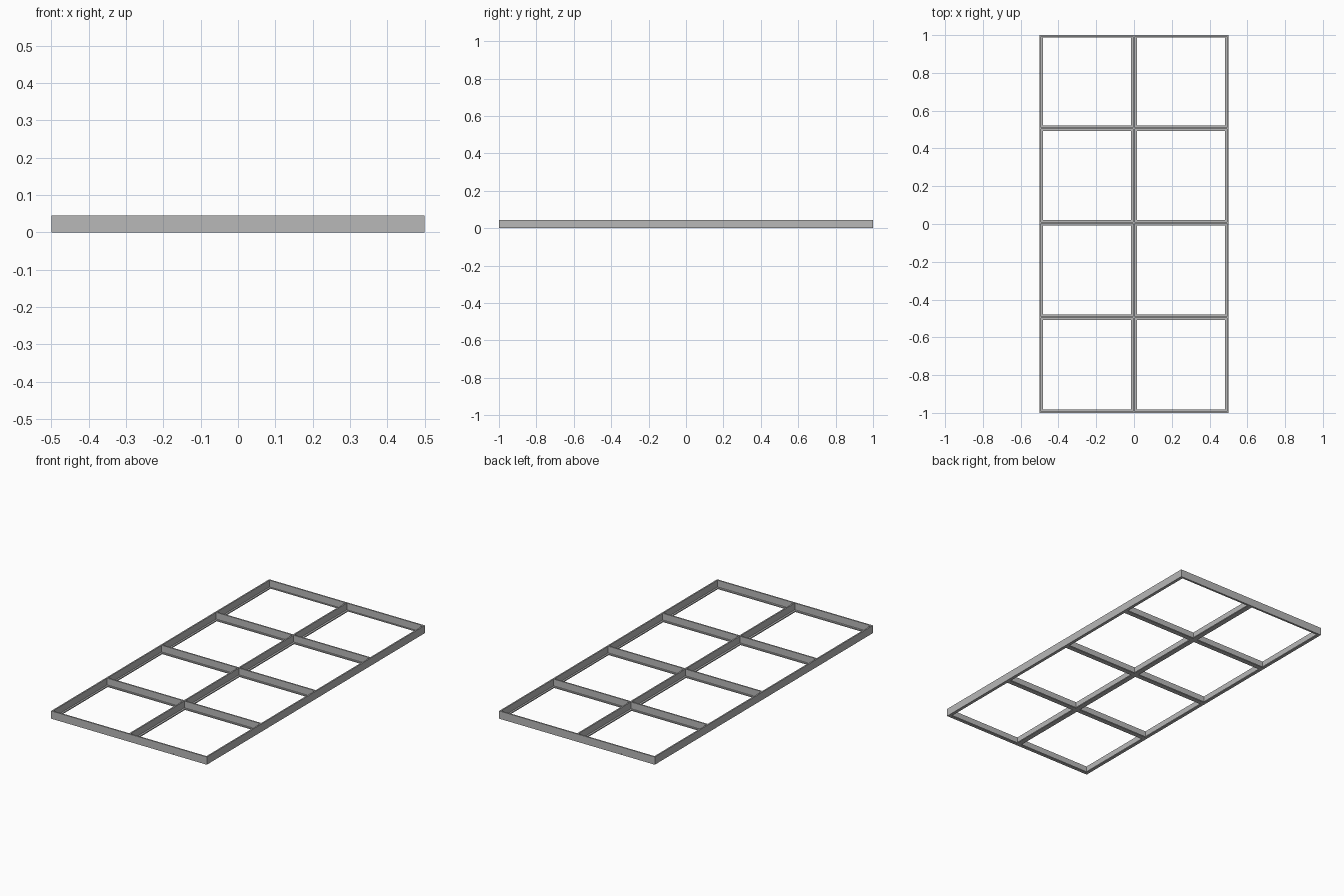
import bpy
import bmesh
from mathutils import Matrix, Vector

cube = bpy.data.objects.get("Cube")
if cube:
    bpy.data.objects.remove(cube)

HEIGHT = 0.045    # full bar height
LIP = 0.006       # thickness of the bottom flange
WEB = 0.008       # thickness of the upright web

steel = bpy.data.materials.new("grey steel")
steel.use_nodes = True
colour = (0.48, 0.48, 0.48, 1)
steel.diffuse_color = colour
steel.node_tree.nodes["Principled BSDF"].inputs["Base Color"].default_value = colour


def make_bar(name, boxes):
    """One bar made of a flange box and a web box, each (low corner, high corner)."""
    bm = bmesh.new()
    for low, high in boxes:
        low, high = Vector(low), Vector(high)
        place = Matrix.Translation((low + high) / 2) @ Matrix.Diagonal((*(high - low), 1))
        bmesh.ops.create_cube(bm, size=1, matrix=place)
    mesh = bpy.data.meshes.new(name)
    bm.to_mesh(mesh)
    bm.free()
    mesh.materials.append(steel)
    bpy.context.collection.objects.link(bpy.data.objects.new(name, mesh))


# Each bar: name, flange start, flange end, web start
long_bars = [
    ("right_rail", -0.5, -0.482, -0.5),
    ("middle_rail", -0.015, 0.015, -WEB / 2),
    ("left_rail", 0.482, 0.5, 0.5 - WEB),
]
cross_bars = [("front_rail", -1, -0.981, -1)]
for i, y in enumerate((-0.493, 0.007, 0.507)):
    cross_bars.append((f"cross_bar_{i + 1}", y - 0.014, y + 0.014, y - WEB / 2))
cross_bars.append(("back_rail", 0.988, 1, 1 - WEB))

# Long rails run the full length
for name, a, b, web in long_bars:
    make_bar(name, [((a, -1, 0), (b, 1, LIP)),
                    ((web, -1, LIP), (web + WEB, 1, HEIGHT))])

# Cross rails are fitted between the long rails
for name, a, b, web in cross_bars:
    for side, r, l in (("right", 0, 1), ("left", 1, 2)):
        _, _, flange_r, web_r = long_bars[r]
        _, flange_l, _, web_l = long_bars[l]
        make_bar(f"{name}_{side}", [
            ((flange_r, a, 0), (flange_l, b, LIP)),
            ((web_r + WEB, web, LIP), (web_l, web + WEB, HEIGHT))])
